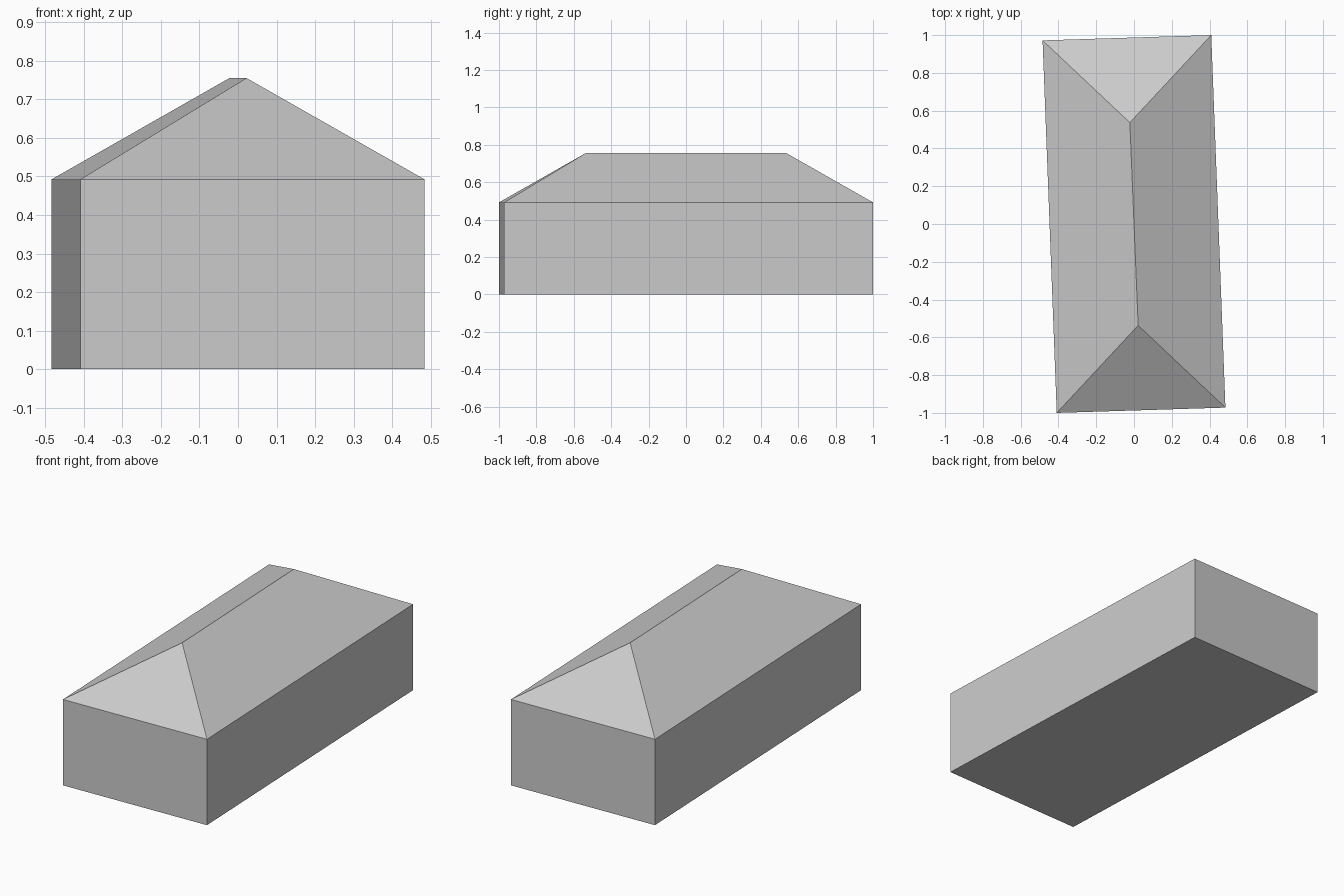
import bpy
import bmesh
from mathutils import Vector

cube = bpy.data.objects.get("Cube")
if cube:
    bpy.data.objects.remove(cube, do_unlink=True)

EAVE, RIDGE = 0.492, 0.755
# Slightly turned footprint, counter-clockwise from the front right corner
FOOTPRINT = [(-0.409, -1.0), (0.484, -0.972), (0.409, 1.0), (-0.484, 0.972)]
RIDGE_ENDS = [(0.022, -0.537), (-0.022, 0.537)]

grey = bpy.data.materials.new("light grey")
grey.use_nodes = True
colour = (0.6, 0.6, 0.6, 1)
grey.diffuse_color = colour
grey.node_tree.nodes["Principled BSDF"].inputs["Base Color"].default_value = colour

bm = bmesh.new()


def ring(points, z):
    return [bm.verts.new((x, y, z)) for x, y in points]


base = ring(FOOTPRINT, 0)
eaves = ring(FOOTPRINT, EAVE)
front, back = ring(RIDGE_ENDS, RIDGE)

# Floor and walls
bm.faces.new(base[::-1])
for i in range(4):
    j = (i + 1) % 4
    bm.faces.new((base[i], base[j], eaves[j], eaves[i]))

# Hipped roof
a, b, c, d = eaves
for face in ((a, b, front), (b, c, back, front), (c, d, back), (d, a, front, back)):
    bm.faces.new(face)
bmesh.ops.recalc_face_normals(bm, faces=bm.faces[:])

mesh = bpy.data.meshes.new("hipped_roof_building")
bm.to_mesh(mesh)
bm.free()
mesh.materials.append(grey)
building = bpy.data.objects.new("hipped_roof_building", mesh)
bpy.context.collection.objects.link(building)
